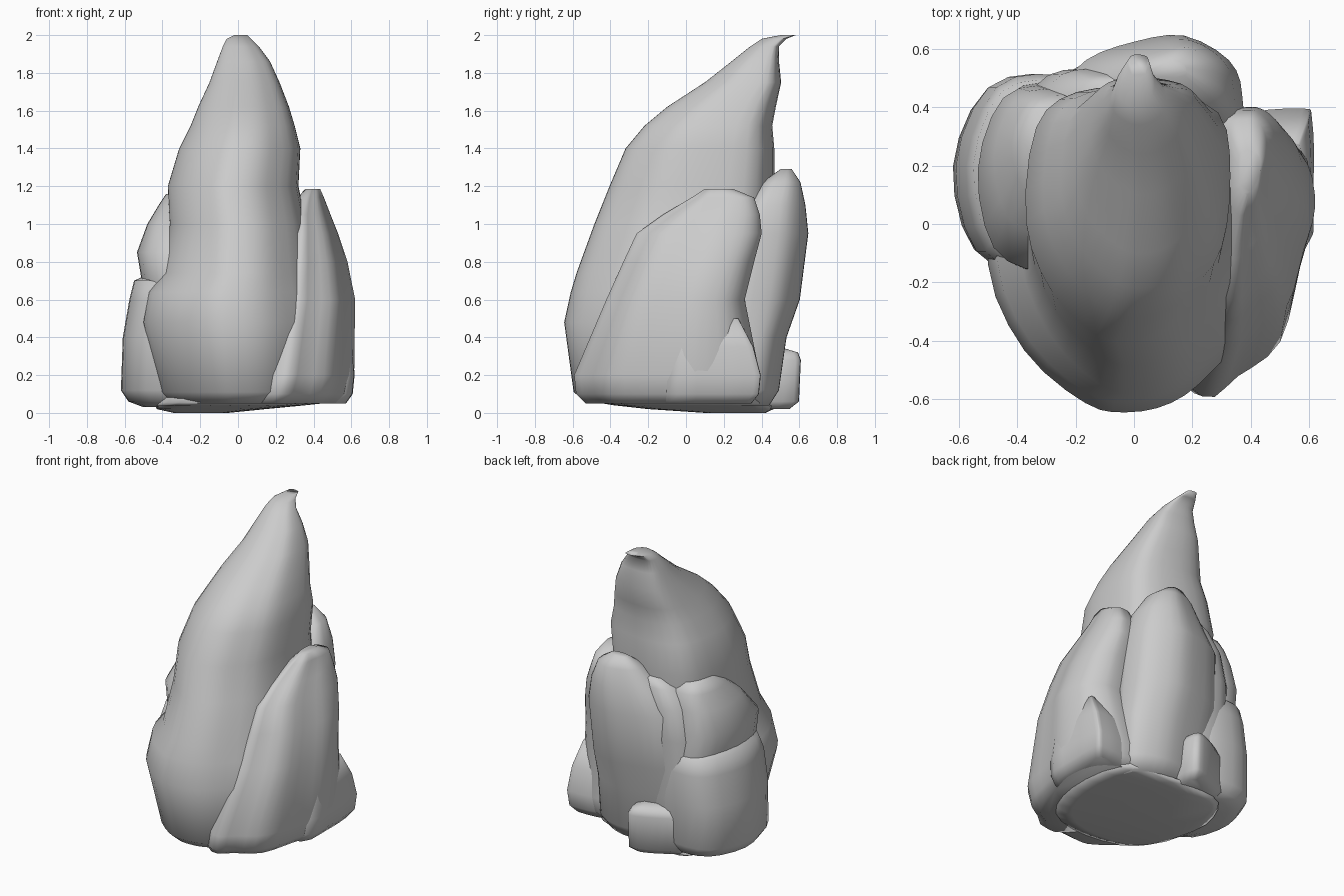
import bpy, bmesh
from mathutils import Vector


def smooth_outline(pts, n=3):
    """Closed Catmull-Rom curve through the outline points."""
    out, k = [], len(pts)
    for i in range(k):
        a, b, c, d = (Vector(pts[(i + j) % k]) for j in (-1, 0, 1, 2))
        for s in range(n):
            t = s / n
            out.append(0.5 * (2 * b + (c - a) * t + (2 * a - 5 * b + 4 * c - d) * t * t
                              + (3 * b - a - 3 * c + d) * t ** 3))
    return out


def rock(name, outline, rings):
    """Loft a unit outline through rings given as (z, x0, x1, y0, y1)."""
    shape = smooth_outline(outline)
    k = len(shape)
    bm = bmesh.new()
    loops = []
    for z, x0, x1, y0, y1 in rings:
        loops.append([bm.verts.new(((x0 + x1) / 2 + p.x * (x1 - x0) / 2,
                                    (y0 + y1) / 2 + p.y * (y1 - y0) / 2, z)) for p in shape])
    for a, b in zip(loops, loops[1:]):
        for i in range(k):
            j = (i + 1) % k
            bm.faces.new((a[i], a[j], b[j], b[i]))
    bm.faces.new(loops[0][::-1])
    bm.faces.new(loops[-1])
    bmesh.ops.recalc_face_normals(bm, faces=bm.faces)
    me = bpy.data.meshes.new(name)
    bm.to_mesh(me)
    bm.free()
    for f in me.polygons:
        f.use_smooth = True
    ob = bpy.data.objects.new(name, me)
    bpy.context.collection.objects.link(ob)
    return ob


boulder = [(0, -1), (.7, -.8), (.98, -.1), (.85, .75), (.2, 1), (-.6, .88), (-1, .1), (-.75, -.75)]

# Tall leaning spire with hooked tip
rock("main_spire",
     [(0, -1), (.32, -.94), (.6, -.75), (.91, -.38), (1, .25), (.87, .8), (.2, 1),
      (-.5, .98), (-.9, .7), (-1, -.05), (-.74, -.6), (-.3, -.94)],
     [(.05, -.35, .36, -.52, .35), (.11, -.41, .44, -.595, .42), (.48, -.5, .45, -.645, .42),
      (.64, -.47, .42, -.61, .42), (.74, -.39, .39, -.58, .42), (1.0, -.36, .36, -.485, .44),
      (1.2, -.37, .32, -.405, .46), (1.4, -.31, .33, -.32, .46), (1.52, -.25, .3, -.22, .45),
      (1.62, -.21, .27, -.1, .47), (1.75, -.15, .22, .1, .5), (1.86, -.11, .17, .24, .49),
      (1.94, -.08, .11, .34, .49), (1.98, -.06, .07, .4, .53), (2.0, -.02, .05, .5, .58)])

# Wedge-shaped slab on the right, with a flared foot at its back corner
rock("right_slab",
     [(-.4, -1), (.05, -.86), (.58, -.62), (.83, -.1), (1, .3), (.9, .7), (.55, .93),
      (0, 1), (-1, .8), (-1, -.5)],
     [(.05, .02, .55, -.53, .34), (.1, .04, .595, -.58, .38), (.2, .07, .615, -.59, .39),
      (.6, .16, .62, -.42, .31), (.8, .2, .58, -.33, .36), (.95, .24, .53, -.26, .4),
      (1.05, .27, .49, -.12, .39), (1.14, .32, .455, .03, .36), (1.185, .36, .435, .1, .25)])
rock("right_corner_foot",
     [(-1, -1), (.8, -1), (1, 0), (.97, .85), (.8, .98), (-.2, .92), (-1, .6)],
     [(.05, .25, .57, -.1, .35), (.1, .25, .605, -.1, .39), (.2, .25, .615, -.1, .4),
      (.35, .25, .605, -.08, .36), (.5, .25, .575, -.05, .28)])

# Broad pillar and narrow ridge against the back
rock("back_pillar",
     [(0, -1), (.9, -.7), (1, 0), (.85, .58), (.35, 1), (-.2, .9), (-.75, .58), (-1, 0), (-.8, -.7)],
     [(.04, -.2, .32, .2, .44), (.12, -.25, .37, .2, .49), (.4, -.28, .37, .2, .53),
      (.6, -.28, .37, .2, .6), (.95, -.24, .37, .25, .645), (1.1, -.12, .34, .3, .63),
      (1.22, -.02, .28, .4, .605), (1.29, .06, .18, .5, .56)])
rock("back_ridge", boulder,
     [(.04, -.36, 0, .15, .44), (.12, -.4, 0, .15, .48), (.4, -.4, 0, .15, .49),
      (.8, -.38, .05, .2, .53), (1.0, -.32, .05, .25, .53), (1.12, -.22, .04, .33, .51),
      (1.17, -.14, 0, .4, .49)])

# Left boulders, one stacked on the other
rock("left_upper_boulder", boulder,
     [(.1, -.45, -.1, -.1, .45), (.7, -.51, -.1, -.17, .48), (.85, -.535, -.1, -.16, .47),
      (1.0, -.48, -.1, -.04, .46), (1.1, -.42, -.12, .08, .44), (1.16, -.38, -.2, .2, .4)])
rock("left_lower_boulder", boulder,
     [(.03, -.5, -.05, -.08, .42), (.06, -.58, -.05, -.13, .47), (.12, -.62, -.05, -.17, .5),
      (.4, -.61, -.05, -.18, .51), (.6, -.575, -.05, -.18, .51), (.7, -.55, -.07, -.14, .49),
      (.74, -.46, -.12, 0, .42)])

# Small block at the foot of the back, and the low base under everything
rock("back_foot_block",
     [(-.8, -1), (.8, -1), (1, -.2), (.95, .9), (.5, 1), (-.5, .6), (-1, .2)],
     [(.02, -.27, 0, .2, .54), (.06, -.31, .03, .2, .59), (.28, -.31, .03, .2, .6),
      (.32, -.29, .01, .2, .585), (.34, -.22, -.04, .2, .52)])
rock("base", boulder,
     [(0, -.34, -.05, .1, .42), (.02, -.43, .15, -.2, .46), (.04, -.44, .36, -.38, .45),
      (.055, -.42, .5, -.47, .42), (.12, -.36, .4, -.4, .4)])
